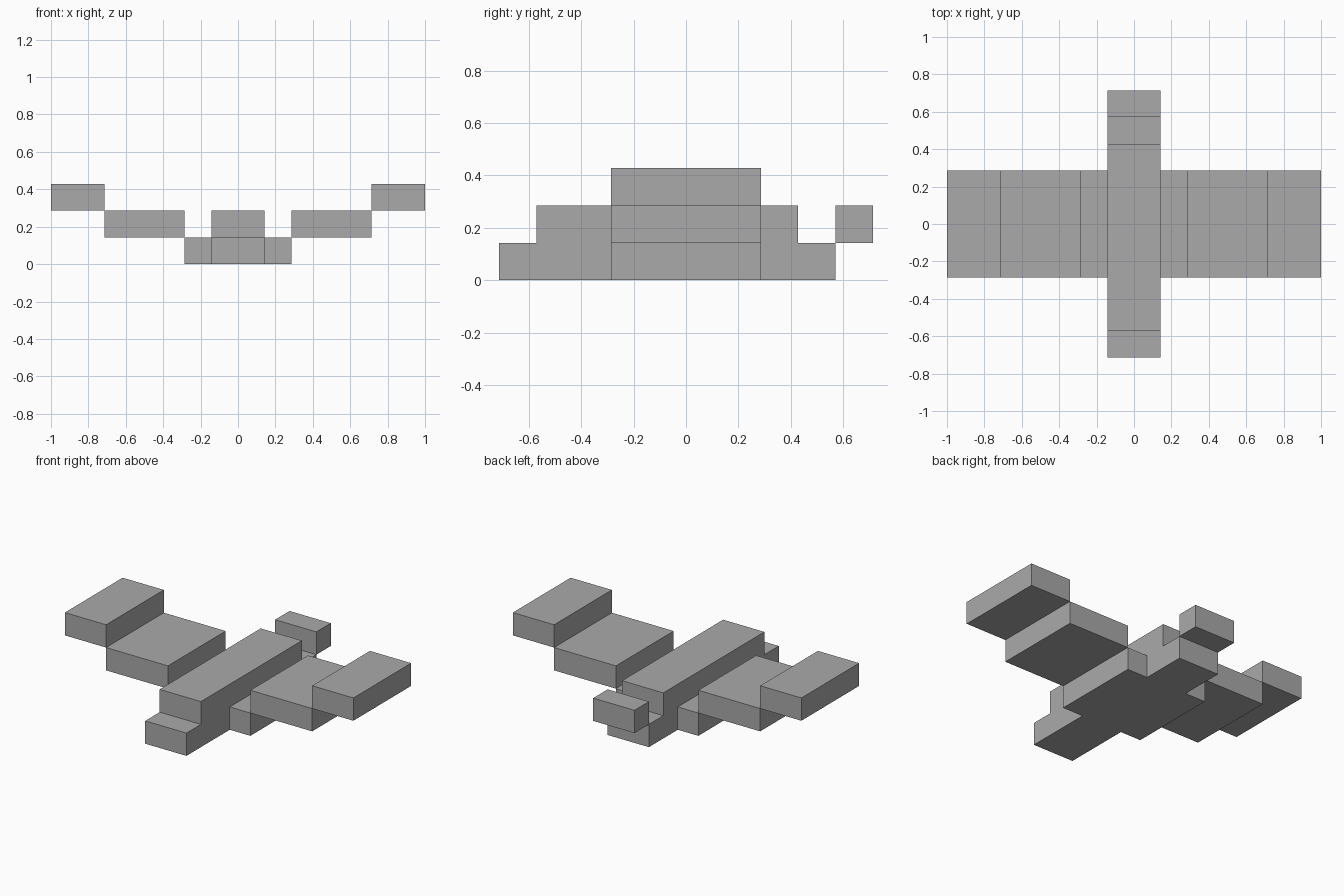
import bpy
import bmesh

U = 1 / 7  # one block unit

cube = bpy.data.objects.get("Cube")
if cube:
    bpy.data.objects.remove(cube, do_unlink=True)

grey = bpy.data.materials.new("plain grey")
grey.use_nodes = True
grey.diffuse_color = (0.4, 0.4, 0.4, 1)
grey.node_tree.nodes["Principled BSDF"].inputs["Base Color"].default_value = (0.4, 0.4, 0.4, 1)


def extrude_profile(name, profile, x0, x1):
    """Extrude a (y, z) outline from x0 to x1, all in block units."""
    bm = bmesh.new()
    face = bm.faces.new([bm.verts.new((x0 * U, y * U, z * U)) for y, z in profile])
    moved = bmesh.ops.extrude_face_region(bm, geom=[face])["geom"]
    verts = [g for g in moved if isinstance(g, bmesh.types.BMVert)]
    bmesh.ops.translate(bm, verts=verts, vec=((x1 - x0) * U, 0, 0))
    # close the starting side if the extrusion consumed it
    if not face.is_valid:
        bmesh.ops.holes_fill(bm, edges=bm.edges[:])
    bmesh.ops.recalc_face_normals(bm, faces=bm.faces[:])
    mesh = bpy.data.meshes.new(name)
    bm.to_mesh(mesh)
    bm.free()
    mesh.materials.append(grey)
    obj = bpy.data.objects.new(name, mesh)
    bpy.context.collection.objects.link(obj)
    return obj


def box(name, x0, x1, y0, y1, z0, z1):
    return extrude_profile(name, [(y0, z0), (y1, z0), (y1, z1), (y0, z1)], x0, x1)


# Fuselage with a stepped nose and rear
extrude_profile("fuselage", [(-5, 0), (4, 0), (4, 1), (3, 1),
                             (3, 2), (-4, 2), (-4, 1), (-5, 1)], -1, 1)

# Raised tail block
box("tail", -1, 1, 4, 5, 1, 2)

# Wings rising outwards in three steps
for side, s in (("left", 1), ("right", -1)):
    for level, (part, a, b) in enumerate((("wing_root", 1, 2),
                                          ("wing_middle", 2, 5),
                                          ("wing_tip", 5, 7))):
        x0, x1 = sorted((s * a, s * b))
        box(f"{side}_{part}", x0, x1, -2, 2, level, level + 1)
